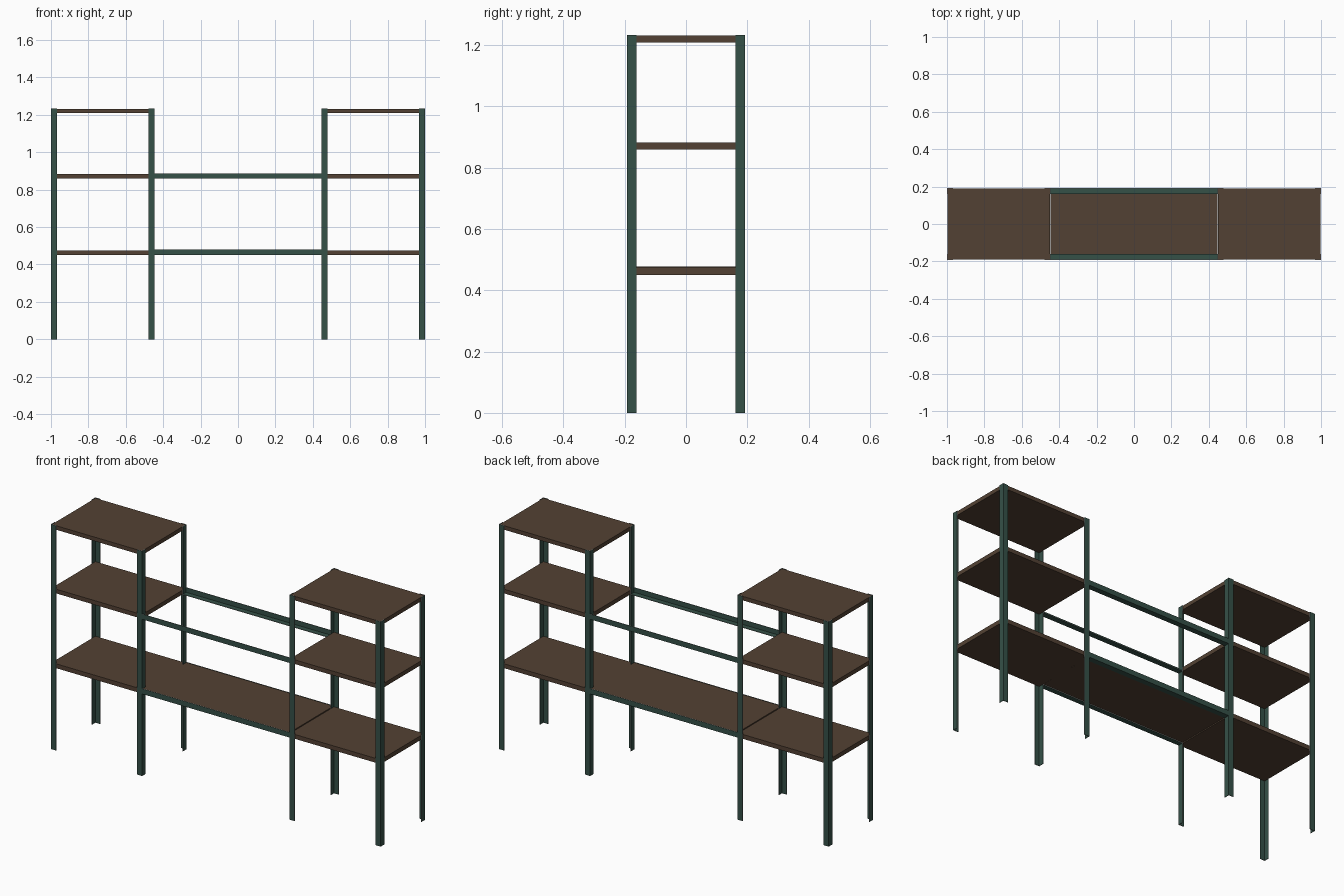
import bpy, bmesh

if "Cube" in bpy.data.objects:
    bpy.data.objects.remove(bpy.data.objects["Cube"])

def material(name, rgb):
    m = bpy.data.materials.new(name)
    m.diffuse_color = (*rgb, 1)
    m.use_nodes = True
    m.node_tree.nodes["Principled BSDF"].inputs["Base Color"].default_value = m.diffuse_color
    return m

GREEN = material("dark green steel", (0.036, 0.082, 0.064))
BROWN = material("brown board", (0.086, 0.053, 0.033))
EDGE = material("bare steel edge", (0.5, 0.5, 0.5))

X_OUT, X_IN, Y = 1.0, 0.447, 0.192   # tower corner positions
W, T = 0.031, 0.003                  # angle flange width and thickness
TOP = 1.233

def finish(name, bm, *mats):
    bmesh.ops.recalc_face_normals(bm, faces=bm.faces[:])
    me = bpy.data.meshes.new(name)
    bm.to_mesh(me)
    bm.free()
    for mat in mats:
        me.materials.append(mat)
    ob = bpy.data.objects.new(name, me)
    bpy.context.collection.objects.link(ob)

def box(name, x, y, z, mat):
    bm = bmesh.new()
    bmesh.ops.create_cube(bm, size=1)
    for v in bm.verts:
        v.co = [r[0] if c < 0 else r[1] for c, r in zip(v.co, (x, y, z))]
    finish(name, bm, mat)

def angle(name, place, length):
    # L section extruded; place maps (a, b) of the section to a 3D point
    section = [(0, 0), (W, 0), (W, T), (T, T), (T, W), (0, W)]
    bm = bmesh.new()
    face = bm.faces.new([bm.verts.new(place(a, b)) for a, b in section])
    ext = bmesh.ops.extrude_face_region(bm, geom=[face])
    bmesh.ops.translate(bm, vec=length,
                        verts=[v for v in ext["geom"] if isinstance(v, bmesh.types.BMVert)])
    # bare metal on the cut edges: end caps and thin lips
    for f in bm.faces:
        if len(f.verts) == 6 or min(e.calc_length() for e in f.edges) < T * 1.5:
            f.material_index = 1
    finish(name, bm, GREEN, EDGE)

# two towers: corner posts opening inwards, three boards each
for s, side in ((-1, "left"), (1, "right")):
    for cx, d, pos in ((X_OUT, -1, "outer"), (X_IN, 1, "inner")):
        for t, end in ((-1, "front"), (1, "back")):
            angle(f"{side}_{pos}_{end}_post",
                  lambda a, b: (s * (cx + d * a), t * (Y - b), 0), (0, 0, TOP))
    xs = sorted((s * (X_OUT - T), s * (X_IN + T)))
    for level, z0, z1 in (("lower", 0.450, 0.474), ("middle", 0.860, 0.883), ("top", 1.209, 1.231)):
        box(f"{side}_{level}_shelf", xs, (-Y + T, Y - T), (z0, z1), BROWN)

# angle rails bridging the towers, flange at the bottom
for level, z in (("lower", 0.450), ("upper", 0.859)):
    for t, end in ((-1, "front"), (1, "back")):
        angle(f"{level}_{end}_rail",
              lambda a, b: (-X_IN, t * (Y - a), z + b * 0.93), (2 * X_IN, 0, 0))

# board resting in the lower rails
box("centre_shelf", (-0.4465, 0.4465), (-Y + T, Y - T), (0.453, 0.477), BROWN)
